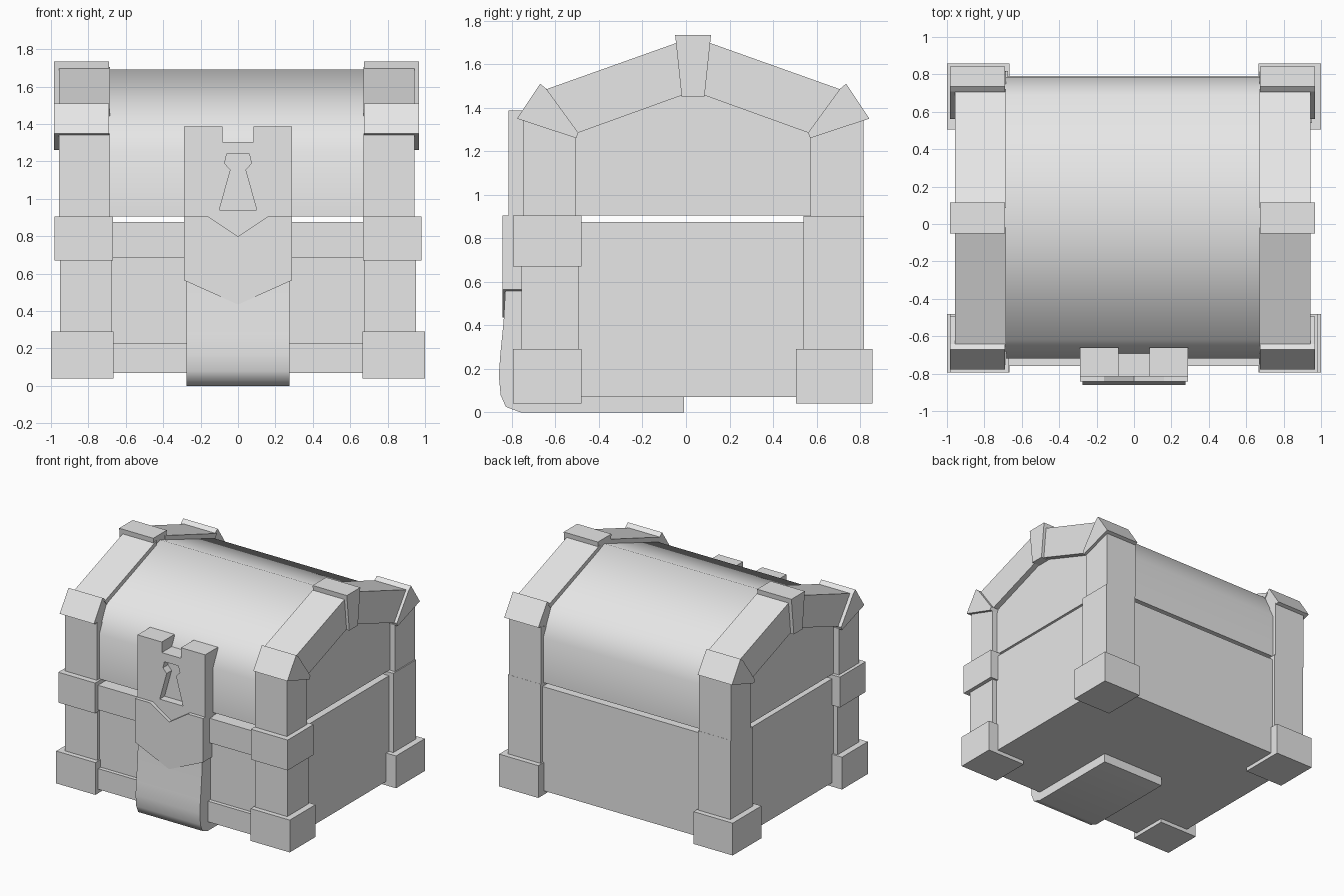
import bpy, bmesh, math
from mathutils import Vector

if "Cube" in bpy.data.objects:
    bpy.data.objects.remove(bpy.data.objects["Cube"])

grey = bpy.data.materials.new("plain grey")
grey.diffuse_color = (0.8, 0.8, 0.8, 1)
grey.use_nodes = True
grey.node_tree.nodes["Principled BSDF"].inputs["Base Color"].default_value = grey.diffuse_color


def prism(name, pts, axis, lo, hi):
    """Extrude a profile: (y, z) points along x, or (x, z) points along y."""
    def place(p, d):
        return (d, p[0], p[1]) if axis == "x" else (p[0], d, p[1])
    bm = bmesh.new()
    face = bm.faces.new([bm.verts.new(place(p, lo)) for p in pts])
    ext = bmesh.ops.extrude_face_region(bm, geom=[face])
    move = Vector(place((0, 0), hi - lo))
    bmesh.ops.translate(bm, vec=move, verts=[v for v in ext["geom"] if isinstance(v, bmesh.types.BMVert)])
    bmesh.ops.recalc_face_normals(bm, faces=bm.faces)
    mesh = bpy.data.meshes.new(name)
    bm.to_mesh(mesh)
    bm.free()
    mesh.materials.append(grey)
    ob = bpy.data.objects.new(name, mesh)
    bpy.context.collection.objects.link(ob)
    return ob


def box(name, x0, x1, y0, y1, z0, z1):
    return prism(name, [(y0, z0), (y1, z0), (y1, z1), (y0, z1)], "x", x0, x1)


def smooth(ob, degrees):
    bpy.ops.object.select_all(action="DESELECT")
    ob.select_set(True)
    bpy.context.view_layer.objects.active = ob
    bpy.ops.object.shade_smooth_by_angle(angle=math.radians(degrees))


MID = 0.033      # depth of the lid's ridge


def flip(pts):
    return [(2 * MID - y, z) for y, z in pts]


# chest base with raised front rails
box("base_box", -0.915, 0.915, -0.73, 0.79, 0.07, 0.875)
box("front_top_rail", -0.68, 0.68, -0.76, -0.70, 0.685, 0.875)
box("front_bottom_rail", -0.68, 0.68, -0.76, -0.70, 0.07, 0.23)

# curved lid
half = [(-0.72, 0.905), (-0.72, 1.25), (-0.62, 1.455)]
lid = prism("lid", half + [(MID, 1.692)] + flip(half)[::-1], "x", -0.91, 0.90)
smooth(lid, 50)

# lid strap profiles, front half
post = [(-0.75, 0.90), (-0.75, 1.35), (-0.505, 1.265), (-0.505, 0.90)]
cap = [(-0.777, 1.35), (-0.67, 1.51), (-0.642, 1.487), (-0.495, 1.285), (-0.505, 1.26)]
slab = [(-0.655, 1.48), (-0.02, 1.706), (-0.01, 1.46), (-0.495, 1.285)]
keystone = [(-0.05, 1.735), (0.115, 1.735), (0.085, 1.452), (-0.02, 1.452)]

for side, s in (("left", -1), ("right", 1)):
    def span(inner, outer, shift=0.0):
        return sorted((s * inner + shift, s * outer + shift))

    # lid straps
    for end, f in (("front", lambda p: p), ("back", flip)):
        prism(f"{side}_{end}_lid_post", f(post), "x", *span(0.678, 0.95, -0.006))
        prism(f"{side}_{end}_lid_corner", f(cap), "x", *span(0.682, 0.975, -0.008))
        prism(f"{side}_{end}_lid_beam", f(slab), "x", *span(0.678, 0.95, -0.006))
    prism(f"{side}_keystone", keystone, "x", *span(0.682, 0.975, -0.008))

    # base corner posts, feet and front bands
    box(f"{side}_front_post", *span(0.675, 0.952), -0.757, -0.495, 0.2, 0.8)
    box(f"{side}_back_post", *span(0.675, 0.952), 0.54, 0.817, 0.2, 0.903)
    box(f"{side}_front_foot", *span(0.665, 1.0), -0.795, -0.48, 0.04, 0.29)
    box(f"{side}_back_foot", *span(0.665, 1.0), 0.505, 0.857, 0.04, 0.29)
    box(f"{side}_front_band", *span(0.667, 0.982), -0.795, -0.48, 0.67, 0.905)

# notched lock plate with a keyhole recess
lock = prism("lock_plate", [(-0.29, 0.88), (-0.29, 1.387), (-0.082, 1.387), (-0.082, 1.305),
                            (0.082, 1.305), (0.082, 1.387), (0.29, 1.387), (0.29, 0.88),
                            (0.16, 0.88), (0, 0.78), (-0.16, 0.88)], "y", -0.815, -0.66)
hole = prism("keyhole_cutter", [(-0.10, 0.94), (-0.04, 1.155), (-0.072, 1.19), (-0.06, 1.24),
                                (0.06, 1.24), (0.072, 1.19), (0.04, 1.155), (0.10, 0.94)],
             "y", -0.9, -0.755)
mod = lock.modifiers.new("keyhole", "BOOLEAN")
mod.operation, mod.solver, mod.object = "DIFFERENCE", "EXACT", hole
bpy.context.view_layer.objects.active = lock
bpy.ops.object.modifier_apply(modifier=mod.name)
bpy.data.objects.remove(hole)

# lower clasp with V shaped top notch and bottom point
prism("clasp_plate", [(-0.29, 0.905), (-0.16, 0.905), (0, 0.80), (0.16, 0.905), (0.29, 0.905),
                      (0.29, 0.565), (0, 0.435), (-0.29, 0.565)], "y", -0.843, -0.72)

# strap that curls under the chest
outer = [(-0.828, 0.60), (-0.838, 0.42), (-0.853, 0.27), (-0.86, 0.17), (-0.852, 0.08),
         (-0.828, 0.025), (-0.76, 0.0), (-0.01, 0.0)]
inner = [(-0.01, 0.072), (-0.72, 0.072), (-0.72, 0.60)]
strap = prism("under_strap", outer + inner, "x", -0.275, 0.275)
smooth(strap, 50)
